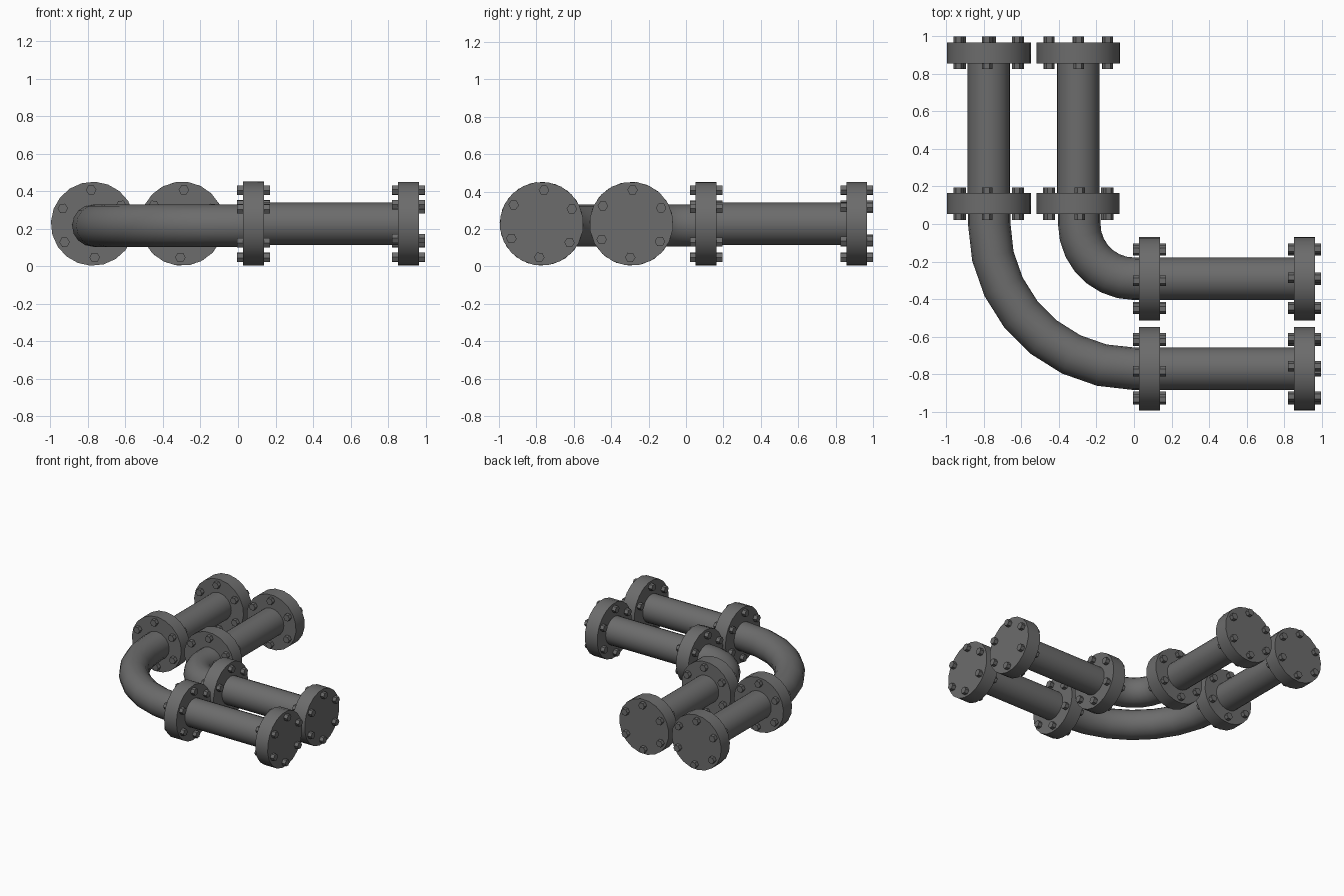
import bpy
from math import sin, cos, pi, radians
from mathutils import Matrix, Vector

cube = bpy.data.objects.get("Cube")
if cube:
    bpy.data.objects.remove(cube)

STEEL = (0.15, 0.15, 0.15, 1)
AXIS_Z, PIPE_R, FLANGE_R, BOLT_CIRCLE = 0.228, 0.113, 0.224, 0.18
UP = Vector((0, 0, 1))

steel = bpy.data.materials.new("dark_steel")
steel.use_nodes = True
steel.diffuse_color = STEEL
steel.node_tree.nodes["Principled BSDF"].inputs["Base Color"].default_value = STEEL


def finish(obj, name):
    obj.name = name
    obj.data.materials.clear()
    obj.data.materials.append(steel)
    bpy.ops.object.select_all(action='DESELECT')
    obj.select_set(True)
    bpy.context.view_layer.objects.active = obj
    bpy.ops.object.shade_smooth_by_angle(angle=radians(30))


def rod(name, frame, sides, radius, depth):
    """Capped cylinder along the local z of the frame."""
    bpy.ops.mesh.primitive_cylinder_add(vertices=sides, radius=radius, depth=depth)
    obj = bpy.context.object
    obj.matrix_world = frame
    finish(obj, name)


def make_frame(side, centre):
    """Local x = side, local y = up, local z = along the pipe."""
    m = Matrix((side, UP, side.cross(UP))).transposed().to_4x4()
    m.translation = centre
    return m


def flange(name, side, centre, twist):
    """Thick disc with six through bolts."""
    frame = make_frame(side, centre) @ Matrix.Rotation(radians(twist), 4, 'Z')
    rod(name, frame, 20, FLANGE_R, 0.112)
    for i in range(6):
        a = i * pi / 3
        offset = Matrix.Translation((BOLT_CIRCLE * cos(a), BOLT_CIRCLE * sin(a), 0))
        rod(f"{name}_bolt_{i + 1}", frame @ offset, 6, 0.028, 0.174)


def bend(name, radius):
    """Quarter turn swept around the origin, with short straight ends."""
    pts = [(-radius, 0.1)]
    pts += [(-radius * cos(i * pi / 14), -radius * sin(i * pi / 14)) for i in range(8)]
    pts.append((0.08, -radius))
    curve = bpy.data.curves.new(name, 'CURVE')
    curve.dimensions = '3D'
    curve.bevel_depth = PIPE_R
    curve.bevel_resolution = 6
    spline = curve.splines.new('POLY')
    spline.points.add(len(pts) - 1)
    for p, (x, y) in zip(spline.points, pts):
        p.co = (x, y, AXIS_Z - 0.01, 1)
    obj = bpy.data.objects.new(name, curve)
    bpy.context.collection.objects.link(obj)
    bpy.ops.object.select_all(action='DESELECT')
    obj.select_set(True)
    bpy.context.view_layer.objects.active = obj
    bpy.ops.object.convert(target='MESH')
    finish(bpy.context.object, name)


SIDE_Y, SIDE_X = Vector((0, 1, 0)), Vector((1, 0, 0))
# name, distance of both legs from the origin, twists of the four flanges
runs = [("outer", 0.772, (34, 26, 33, 33)),
        ("inner", 0.292, (33, 28, 27, 29))]

for name, r, twist in runs:
    bend(f"{name}_bend", r)
    # leg running to the left
    rod(f"{name}_left_pipe", make_frame(SIDE_Y, (0.49, -r, AXIS_Z)), 24, PIPE_R, 0.85)
    flange(f"{name}_left_near_flange", SIDE_Y, (0.083, -r, AXIS_Z), twist[0])
    flange(f"{name}_left_end_flange", SIDE_Y, (0.909, -r, AXIS_Z), twist[1])
    # leg running to the back
    x = -r - (0.006 if name == "inner" else 0.002)
    rod(f"{name}_back_pipe", make_frame(SIDE_X, (x, 0.5, AXIS_Z)), 24, PIPE_R, 0.85)
    flange(f"{name}_back_near_flange", SIDE_X, (x, 0.108, AXIS_Z), twist[2])
    flange(f"{name}_back_end_flange", SIDE_X, (x, 0.913, AXIS_Z), twist[3])
